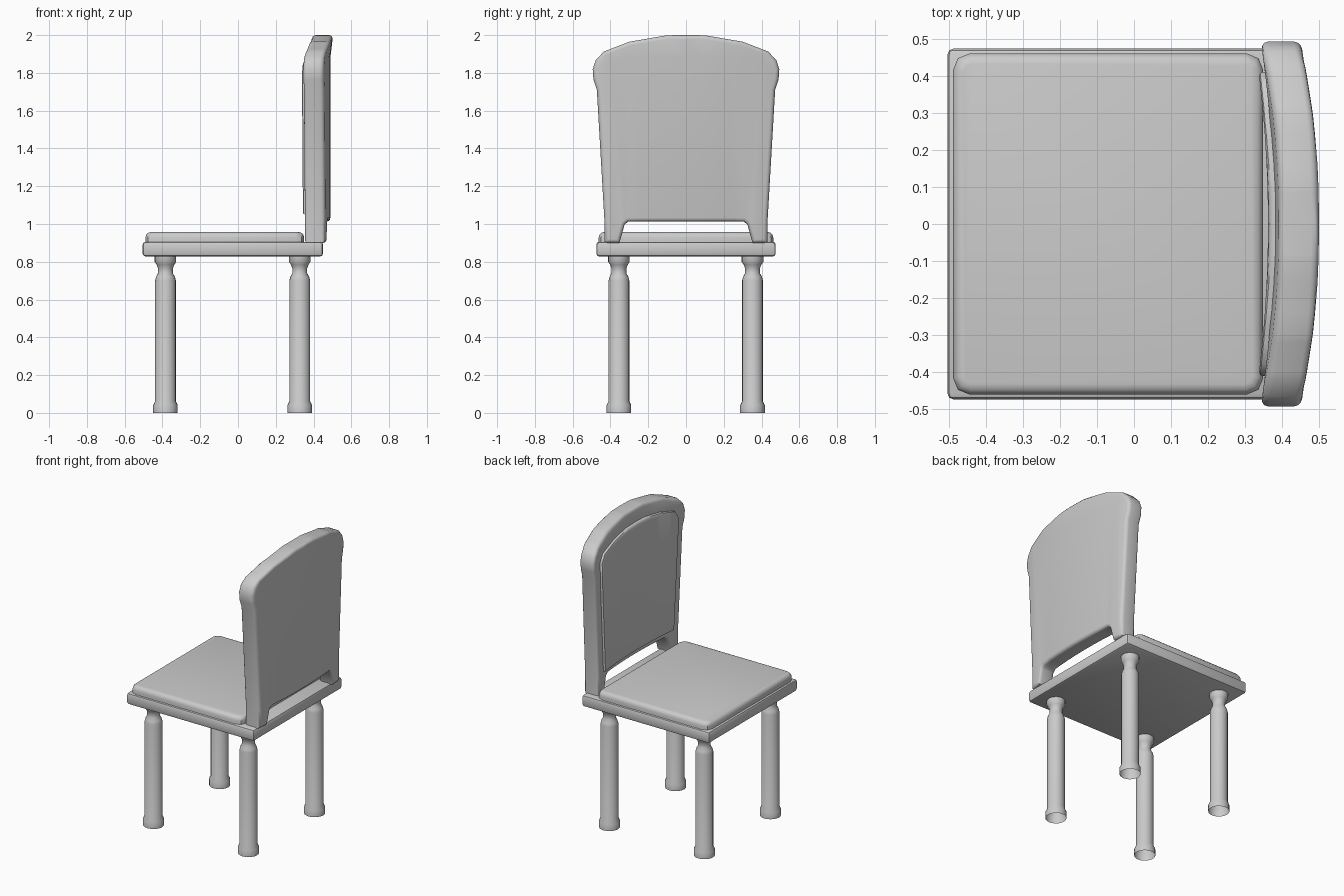
import bpy, bmesh, math
from mathutils import Vector

if "Cube" in bpy.data.objects:
    bpy.data.objects.remove(bpy.data.objects["Cube"])


def finish(bm, name, angle=35):
    bmesh.ops.recalc_face_normals(bm, faces=bm.faces)
    mesh = bpy.data.meshes.new(name)
    bm.to_mesh(mesh)
    bm.free()
    obj = bpy.data.objects.new(name, mesh)
    bpy.context.collection.objects.link(obj)
    bpy.ops.object.select_all(action='DESELECT')
    obj.select_set(True)
    bpy.context.view_layer.objects.active = obj
    bpy.ops.object.shade_smooth_by_angle(angle=math.radians(angle))
    return obj


def box(bm, x0, x1, y, z0, z1):
    bmesh.ops.create_cube(bm, size=1)
    for v in bm.verts:
        v.co = Vector(((x0 + x1) / 2 + v.co.x * (x1 - x0), v.co.y * 2 * y,
                       (z0 + z1) / 2 + v.co.z * (z1 - z0)))


def bevel(bm, edges, width, segments):
    bmesh.ops.bevel(bm, geom=edges, offset=width, segments=segments,
                    profile=0.5, affect='EDGES', clamp_overlap=True)


# Seat frame
bm = bmesh.new()
box(bm, -0.505, 0.45, 0.475, 0.828, 0.906)
bevel(bm, bm.edges[:], 0.016, 2)
finish(bm, "seat_frame")

# Seat cushion: clipped corners, soft sloping top edge
bm = bmesh.new()
box(bm, -0.49, 0.35, 0.462, 0.90, 0.957)
bevel(bm, [e for e in bm.edges if abs(e.verts[0].co.z - e.verts[1].co.z) > 0.01], 0.045, 2)
bevel(bm, [e for e in bm.edges if all(v.co.z > 0.95 for v in e.verts)], 0.028, 3)
finish(bm, "seat_cushion")


# Curved backrest parts: half outline (y, z), mirrored, extruded, then bowed
def bow(co):
    co.x += 0.036 * (1 - (co.y / 0.49) ** 2)
    co.x += 0.012 * min(1, max(0, (co.z - 1.88) / 0.09))


def curved_slab(name, half, x0, x1, width, segments):
    outline = half + [(-y, z) for y, z in reversed(half) if y > 0]
    bm = bmesh.new()
    face = bm.faces.new([bm.verts.new((x0, y, z)) for y, z in outline])
    ext = bmesh.ops.extrude_face_region(bm, geom=[face], use_keep_orig=True)
    bmesh.ops.translate(bm, vec=(x1 - x0, 0, 0),
                        verts=[g for g in ext['geom'] if isinstance(g, bmesh.types.BMVert)])
    bmesh.ops.recalc_face_normals(bm, faces=bm.faces)
    bevel(bm, [e for e in bm.edges if abs(e.verts[0].co.x - e.verts[1].co.x) < 1e-4],
          width, segments)
    cuts = [((0, i * 0.08, 0), (0, 1, 0)) for i in range(-5, 6)]
    cuts.append(((0, 0, 1.88), (0, 0, 1)))
    for co, no in cuts:
        bmesh.ops.bisect_plane(bm, geom=bm.verts[:] + bm.edges[:] + bm.faces[:],
                               plane_co=co, plane_no=no)
    bmesh.ops.triangulate(bm, faces=[f for f in bm.faces if len(f.verts) > 4])
    for v in bm.verts:
        bow(v.co)
    return finish(bm, name, 40)


curved_slab("backrest", [
    (0.305, 1.013), (0.325, 0.998), (0.352, 0.90), (0.432, 0.90), (0.432, 1.02),
    (0.472, 1.71), (0.49, 1.765), (0.494, 1.82), (0.478, 1.868), (0.435, 1.913),
    (0.30, 1.965), (0.10, 1.999), (0, 2.0)], 0.344, 0.453, 0.02, 3)

curved_slab("backrest_pad", [
    (0.37, 1.05), (0.41, 1.70), (0.412, 1.80), (0.38, 1.85),
    (0.25, 1.888), (0.10, 1.91), (0, 1.912)], 0.327, 0.37, 0.012, 2)


# Turned legs, open underneath
LEG = [(0.065, 0), (0.065, 0.042), (0.055, 0.062), (0.055, 0.70), (0.05, 0.72),
       (0.039, 0.74), (0.039, 0.765), (0.047, 0.785), (0.057, 0.80), (0.057, 0.835)]


def leg(name, cx, cy, sides=20):
    bm = bmesh.new()
    rings = [[bm.verts.new((cx + r * math.cos(2 * math.pi * i / sides),
                            cy + r * math.sin(2 * math.pi * i / sides), z))
              for i in range(sides)] for r, z in LEG]
    for a, b in zip(rings, rings[1:]):
        for i in range(sides):
            j = (i + 1) % sides
            bm.faces.new((a[i], a[j], b[j], b[i]))
    finish(bm, name)


for xname, cx in (("seat_front", -0.384), ("seat_rear", 0.327)):
    for yname, cy in (("right", -0.355), ("left", 0.352)):
        leg(f"{xname}_{yname}_leg", cx, cy)
